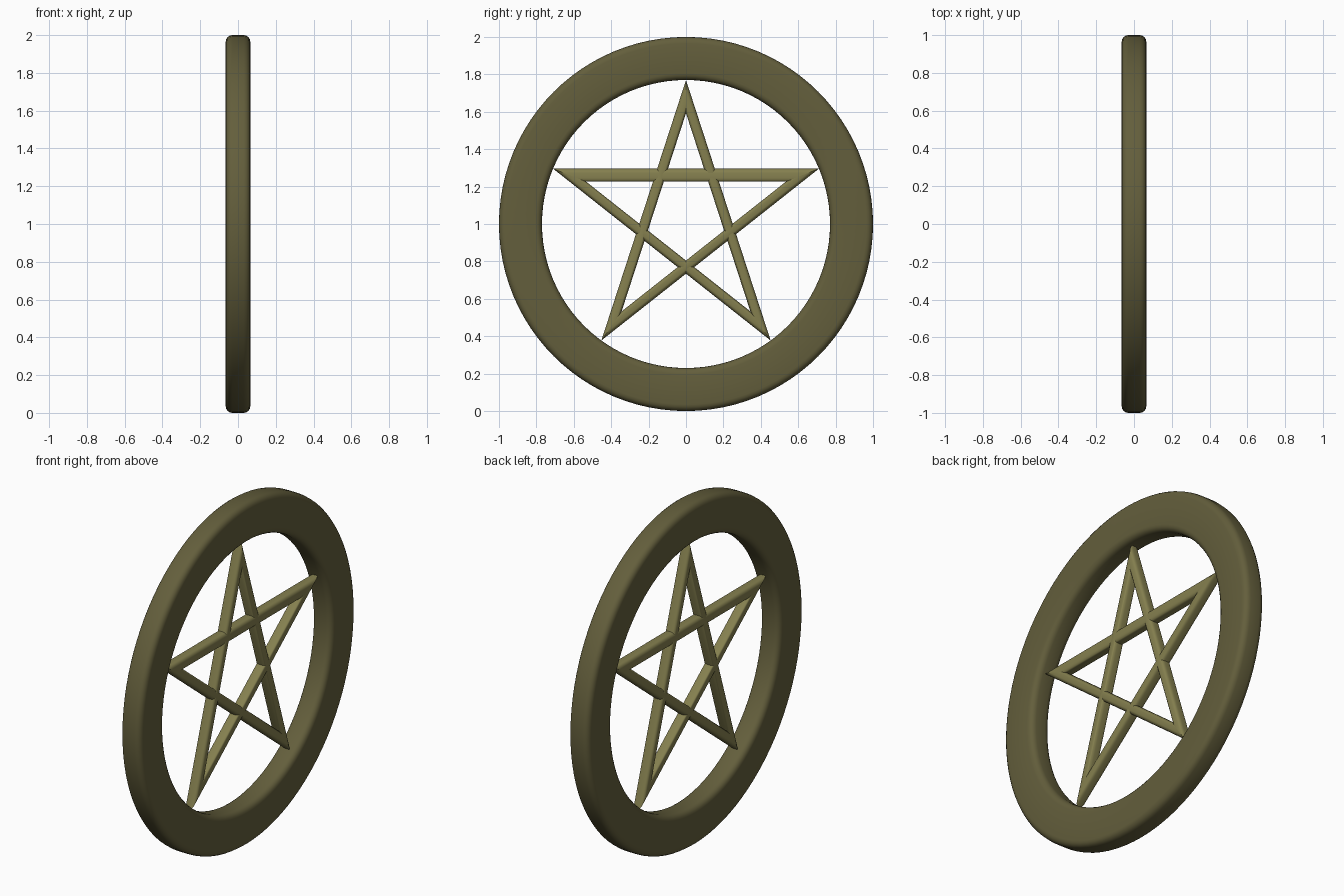
import bpy, bmesh
from math import sin, cos, pi, radians
from mathutils import Vector
from mathutils.geometry import intersect_line_line

cube = bpy.data.objects.get("Cube")
if cube:
    bpy.data.objects.remove(cube, do_unlink=True)

CENTRE = Vector((0, 0, 1))


def material(name, rgb):
    mat = bpy.data.materials.new(name)
    mat.use_nodes = True
    mat.diffuse_color = (*rgb, 1)
    mat.node_tree.nodes["Principled BSDF"].inputs["Base Color"].default_value = (*rgb, 1)
    return mat


def rounded_profile(w, h, rw, rh, steps=4):
    """Rounded rectangle running from 0 to w across and -h/2 to h/2 in depth."""
    points = []
    corners = [(w - rw, h / 2 - rh), (rw, h / 2 - rh),
               (rw, rh - h / 2), (w - rw, rh - h / 2)]
    for k, (cx, cy) in enumerate(corners):
        for i in range(steps + 1):
            a = (k + i / steps) * pi / 2
            points.append((cx + rw * cos(a), cy + rh * sin(a)))
    return points


def loft(bm, sections, closed):
    """Skin a row of matching cross-sections, capping them if not closed."""
    rows = [[bm.verts.new(p) for p in s] for s in sections]
    n = len(rows[0])
    pairs = list(zip(rows, rows[1:])) + ([(rows[-1], rows[0])] if closed else [])
    for a, b in pairs:
        for i in range(n):
            j = (i + 1) % n
            bm.faces.new((a[i], a[j], b[j], b[i]))
    if not closed:
        bm.faces.new(rows[0])
        bm.faces.new(rows[-1])


def finish(bm, name, mat):
    bmesh.ops.recalc_face_normals(bm, faces=bm.faces)
    mesh = bpy.data.meshes.new(name)
    bm.to_mesh(mesh)
    bm.free()
    mesh.materials.append(mat)
    obj = bpy.data.objects.new(name, mesh)
    bpy.context.collection.objects.link(obj)
    bpy.ops.object.select_all(action="DESELECT")
    obj.select_set(True)
    bpy.context.view_layer.objects.active = obj
    bpy.ops.object.shade_smooth_by_angle(angle=radians(40))
    return obj


dark_olive = material("dark olive", (0.126, 0.113, 0.045))
light_olive = material("light olive", (0.233, 0.214, 0.078))

# Outer ring: rounded section swept around the x axis
INNER, SEGMENTS = 0.77, 96
ring_profile = rounded_profile(1 - INNER, 0.13, 0.035, 0.035)
bm = bmesh.new()
loft(bm, [[CENTRE + Vector((x, (INNER + r) * cos(a), (INNER + r) * sin(a)))
           for r, x in ring_profile]
          for a in (2 * pi * i / SEGMENTS for i in range(SEGMENTS))], True)
finish(bm, "outer_ring", dark_olive)

# Star: five mitred bars whose outer edges join every second tip
angles = [90, 234, 22.6, 157.4, 306]
tips = [Vector((0, cos(radians(a)), sin(radians(a)))) * INNER for a in angles]
widths = [0.055, 0.055, 0.07, 0.055, 0.055]


def inner_edge(i):
    """Inner edge of bar i, moved from its chord towards the centre."""
    p, q = tips[i], tips[(i + 1) % 5]
    along = (q - p).normalized()
    inward = -(p - along * p.dot(along)).normalized() * widths[i]
    return p + inward, q + inward


# Inner mitre corner at each tip
mitres = [intersect_line_line(*inner_edge(i - 1), *inner_edge(i))[0] for i in range(5)]
bar_profile = rounded_profile(1, 0.06, 0.32, 0.018)
bm = bmesh.new()
for i in range(5):
    loft(bm, [[CENTRE + tips[k].lerp(mitres[k], t) + Vector((x, 0, 0))
               for t, x in bar_profile] for k in (i, (i + 1) % 5)], False)
finish(bm, "star", light_olive)
